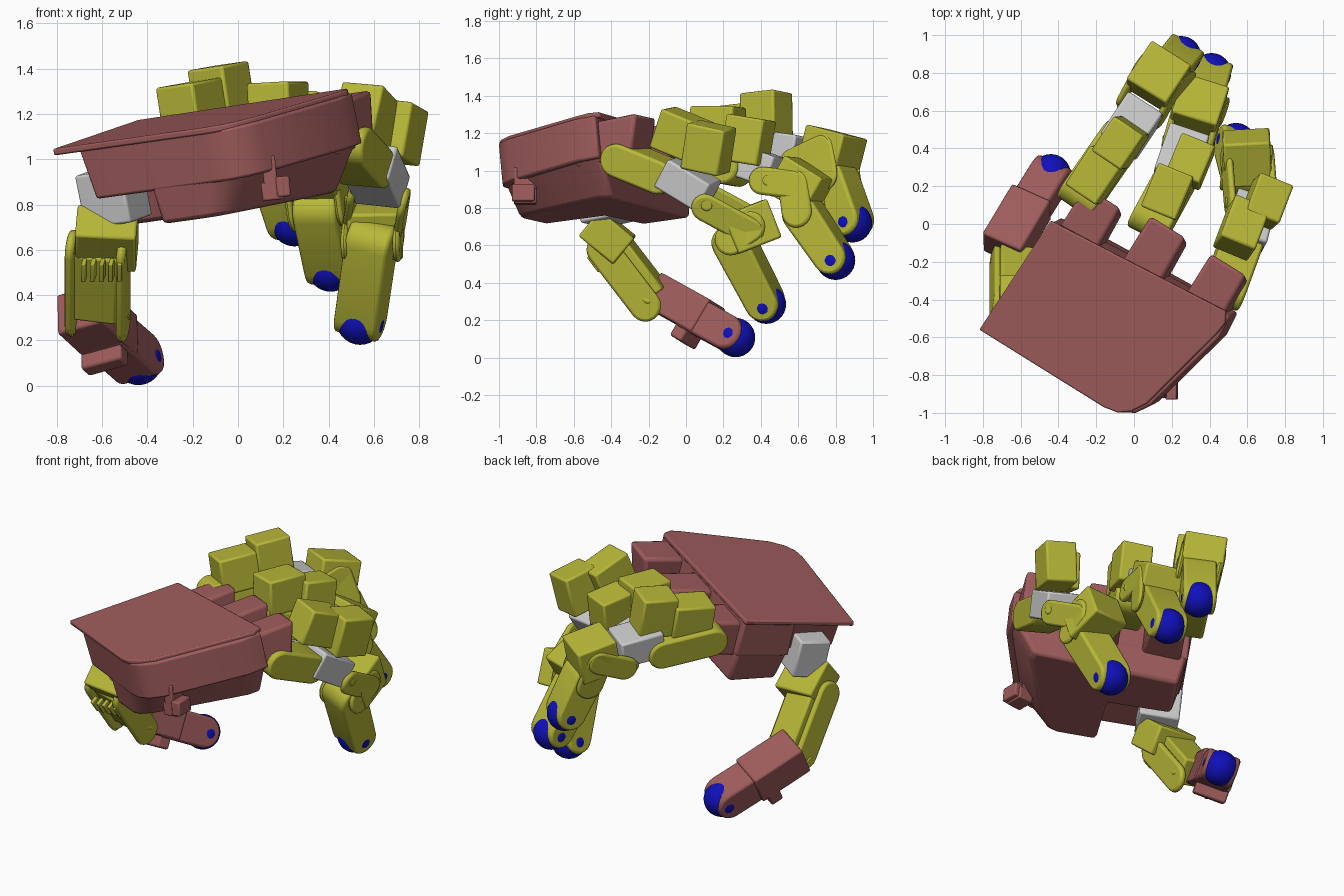
import bpy, bmesh, math
from mathutils import Vector as V, Matrix

if "Cube" in bpy.data.objects:
    bpy.data.objects.remove(bpy.data.objects["Cube"])


def material(name, rgb):
    m = bpy.data.materials.new(name)
    m.diffuse_color = (*rgb, 1)
    m.use_nodes = True
    m.node_tree.nodes["Principled BSDF"].inputs["Base Color"].default_value = m.diffuse_color
    return m


RED = material("dull_red", (0.34, 0.105, 0.105))
YEL = material("olive_yellow", (0.48, 0.48, 0.04))
BLUE = material("blue", (0.005, 0.005, 0.5))


def finish(name, bm, mat, bevel=0.012):
    bmesh.ops.recalc_face_normals(bm, faces=bm.faces)
    me = bpy.data.meshes.new(name)
    bm.to_mesh(me)
    bm.free()
    ob = bpy.data.objects.new(name, me)
    bpy.context.collection.objects.link(ob)
    if mat:
        me.materials.append(mat)
    if bevel:
        mod = ob.modifiers.new("bevel", 'BEVEL')
        mod.width, mod.segments, mod.limit_method = bevel, 2, 'ANGLE'
        mod.angle_limit = math.radians(35)
    bpy.context.view_layer.objects.active = ob
    ob.select_set(True)
    bpy.ops.object.shade_smooth_by_angle(angle=math.radians(35))
    ob.select_set(False)
    return ob


def loft(name, ring_a, ring_b, mat, bevel=0.012):
    bm = bmesh.new()
    a = [bm.verts.new(p) for p in ring_a]
    b = [bm.verts.new(p) for p in ring_b]
    bm.faces.new(a)
    bm.faces.new(b[::-1])
    for i in range(len(a)):
        j = (i + 1) % len(a)
        bm.faces.new((a[i], a[j], b[j], b[i]))
    return finish(name, bm, mat, bevel)


def axes(d, lat):
    d = V(d).normalized()
    lat = V(lat)
    lat = (lat - d * lat.dot(d)).normalized()
    return d, lat, lat.cross(d)


# rounded-end link from p to q, width w across, end radii r (at p) and r2 (at q)
def link(name, p, q, lat, w, r, mat=YEL, r2=None, shift=0):
    p, q = V(p), V(q)
    d, lat, up = axes(q - p, lat)
    ring = []
    for c, rad, start in ((q, r2 or r, -90), (p, r, 90)):
        for i in range(11):
            t = math.radians(start + 18 * i)
            ring.append(c + d * rad * math.cos(t) + up * rad * math.sin(t))
    return loft(name, [x + lat * (shift - w / 2) for x in ring],
                [x + lat * (shift + w / 2) for x in ring], mat, 0.015)


# box: size is (along direction, across, height)
def block(name, c, d, lat, size, mat=YEL, bevel=0.012):
    d, lat, up = axes(d, lat)
    c = V(c)
    rings = [[c + d * x * size[0] / 2 + lat * y * size[1] / 2 + up * z * size[2] / 2
              for x, y in ((-1, -1), (1, -1), (1, 1), (-1, 1))] for z in (-1, 1)]
    return loft(name, *rings, mat, bevel)


def ball(name, c, r):
    bm = bmesh.new()
    bmesh.ops.create_uvsphere(bm, u_segments=32, v_segments=16, radius=r,
                              matrix=Matrix.Translation(c))
    return finish(name, bm, BLUE, 0)


# palm frame: across, forward, depth below the tilted top plate
CORNER = V((-0.82, -0.56, 1.045))
FWD, ACR, NRM = axes((0.502, 0.846, 0.179), (0.881, -0.455, 0.133))


def palm(pts, h, slope=0.0):
    return [CORNER + ACR * a + FWD * b - NRM * (h + slope * b) for a, b in pts]


plate = [(0, 0), (0.78, 0.0), (0.86, 0.015), (0.92, 0.06), (0.97, 0.14),
         (1.10, 0.66), (1.11, 0.73), (1.08, 0.785), (0.03, 0.70)]
loft("palm_plate", palm(plate, 0), palm(plate, 0.03), RED, 0.008)
upper = [(0.12, 0.02), (0.78, 0.01), (0.87, 0.02), (0.94, 0.06), (0.99, 0.14),
         (1.12, 0.64), (1.11, 0.77), (0.04, 0.70), (0.04, 0.36), (0.12, 0.36)]
upper_low = [(0.16, 0.02)] + upper[1:]
loft("palm_upper_body", palm(upper, 0.02), palm(upper_low, 0.25), RED)
mid = [(0.45, 0.015), (0.78, 0.012), (0.87, 0.03), (0.94, 0.08), (0.99, 0.16),
       (1.12, 0.66), (1.11, 0.77), (0.04, 0.70), (0.04, 0.36), (0.43, 0.36)]
low = [(0.47, 0.02), (0.70, 0.02), (0.75, 0.04), (0.79, 0.10), (0.82, 0.18),
       (0.96, 0.66), (0.95, 0.74), (0.08, 0.69), (0.08, 0.39), (0.46, 0.38)]
loft("palm_lower_body", palm(mid, 0.2), palm(low, 0.40, 0.06), RED, 0.02)
for i, (a, f) in enumerate(((0.20, 0.95), (0.58, 1.0), (0.96, 1.0))):
    top = [(a - 0.12, 0.6), (a + 0.12, 0.6), (a + 0.11, f), (a - 0.11, f)]
    bot = [(a - 0.12, 0.6), (a + 0.12, 0.6), (a + 0.11, f - 0.06), (a - 0.11, f - 0.06)]
    loft(f"knuckle_mount_{i}", palm(top, 0.045), palm(bot, 0.27), RED, 0.02)
# cable hook on the front
block("cable_hook_base", (0.155, -0.86, 0.86), (0, 1, 0), (1, 0, 0.1), (0.12, 0.10, 0.08), RED, 0.008)
block("cable_hook_post", (0.14, -0.86, 0.94), (0, 1, 0), (1, 0, 0.1), (0.12, 0.06, 0.15), RED, 0.008)
block("cable_hook_tip", (0.20, -0.87, 0.88), (0, 1, 0), (1, 0, 0.1), (0.12, 0.06, 0.09), RED, 0.008)

# fingers: lateral axis, then joint and block positions
FINGERS = [
    dict(lat=(0.83, -0.54, 0.12), k0=(-0.27, 0.16, 1.09), k1=(-0.09, 0.42, 1.06),
         b1=(-0.20, 0.26, 1.23), b2=(-0.07, 0.43, 1.29), d1=(0.55, 0.83, 0.1),
         d2=(0.55, 0.83, 0.1), motor=(-0.01, 0.52, 1.11), hub=(0.05, 0.63, 1.03),
         b3=(0.13, 0.78, 1.10), d3=(0.55, 0.83, -0.22), knee=(0.18, 0.80, 0.95), tip=(0.25, 0.89, 0.72)),
    dict(lat=(0.94, -0.33, 0.05), k0=(0.10, 0.02, 1.07), k1=(0.22, 0.24, 1.01),
         b1=(0.18, 0.17, 1.23), b2=(0.30, 0.33, 1.16), d1=(0.38, 0.92, 0.0),
         d2=(0.38, 0.92, -0.15), motor=(0.25, 0.36, 1.03), hub=(0.29, 0.44, 0.94),
         b3=(0.34, 0.61, 0.92), d3=(0.3, 0.9, -0.55), knee=(0.36, 0.63, 0.77), tip=(0.41, 0.80, 0.52)),
    dict(lat=(0.95, -0.28, -0.12), k0=(0.48, -0.34, 1.06), k1=(0.56, -0.12, 0.97),
         b1=(0.57, -0.02, 1.19), b2=(0.70, 0.12, 1.12), d1=(0.35, 0.92, -0.38),
         d2=(0.35, 0.92, -0.2), motor=(0.61, 0.01, 0.93), hub=(0.62, 0.11, 0.83),
         b3=(0.60, 0.35, 0.70), d3=(-0.05, 0.9, 0.35), knee=(0.59, 0.25, 0.63), tip=(0.54, 0.43, 0.285)),
]
for i, f in enumerate(FINGERS):
    n, lat = f"finger_{i}_", f["lat"]
    link(n + "base_bracket", f["k0"], f["k1"], lat, 0.22, 0.09)
    block(n + "base_housing", f["b1"], f["d1"], lat, (0.25, 0.20, 0.22))
    block(n + "upper_housing", f["b2"], f["d2"], lat, (0.22, 0.19, 0.25))
    block(n + "motor", f["motor"], V(f["hub"]) - V(f["k1"]), lat, (0.27, 0.22, 0.17), None)
    block(n + "middle_housing", f["b3"], f["d3"], lat, (0.25, 0.25, 0.22))
    # paired side plates with screw hubs at each joint
    for s in (-1, 1):
        link(n + f"middle_plate_{s}", f["hub"], f["b3"], lat, 0.035, 0.075, shift=s * 0.115)
        link(n + f"knee_plate_{s}", f["b3"], f["knee"], lat, 0.03, 0.085, shift=s * 0.115)
        hub = V(f["hub"])
        link(n + f"joint_screw_{s}", hub, hub + V((0, 0.002, 0)), lat, 0.015, 0.03, shift=s * 0.13)
    knee, tip = V(f["knee"]), V(f["tip"])
    d = (tip - knee).normalized()
    link(n + "tip_sleeve", knee, tip - d * 0.02, lat, 0.20, 0.098, r2=0.09)
    ball(n + "tip_pad", tip, 0.105)

# thumb
TL = (0.85, -0.4, 0.25)
block("thumb_motor", (-0.55, -0.43, 0.84), FWD, ACR, (0.20, 0.24, 0.24), None)
block("thumb_base_housing", (-0.58, -0.42, 0.65), (0, 0.55, -0.45), TL, (0.24, 0.27, 0.18))
T0, T1 = V((-0.62, -0.43, 0.59)), V((-0.62, -0.20, 0.29))
block("thumb_link_core", (T0 + T1) / 2 + V((0, 0.03, 0.03)), T1 - T0, TL, (0.36, 0.20, 0.17))
for s in (-1, 1):
    link(f"thumb_side_plate_{s}", T0, T1, TL, 0.04, 0.085, shift=s * 0.115)
    link(f"thumb_hub_{s}", T1, T1 + V((0, 0.002, 0)), TL, 0.02, 0.04, shift=s * 0.13)
for k in range(5):
    block(f"thumb_rib_{k}", (-0.68 + 0.04 * k, -0.48, 0.51), T1 - T0, TL, (0.10, 0.02, 0.05), YEL, 0.005)
TIP = V((-0.44, 0.265, 0.107))
TD = (TIP - V((-0.66, -0.10, 0.31))).normalized()
block("thumb_end_housing", (-0.62, -0.01, 0.27), TD, TL, (0.34, 0.23, 0.20), RED)
block("thumb_end_fin", (-0.59, 0.02, 0.15), TD, TL, (0.08, 0.20, 0.16), RED)
link("thumb_tip_sleeve", V((-0.58, 0.04, 0.23)), TIP - TD * 0.03, TL, 0.20, 0.095, RED)
ball("thumb_tip_pad", TIP, 0.105)
